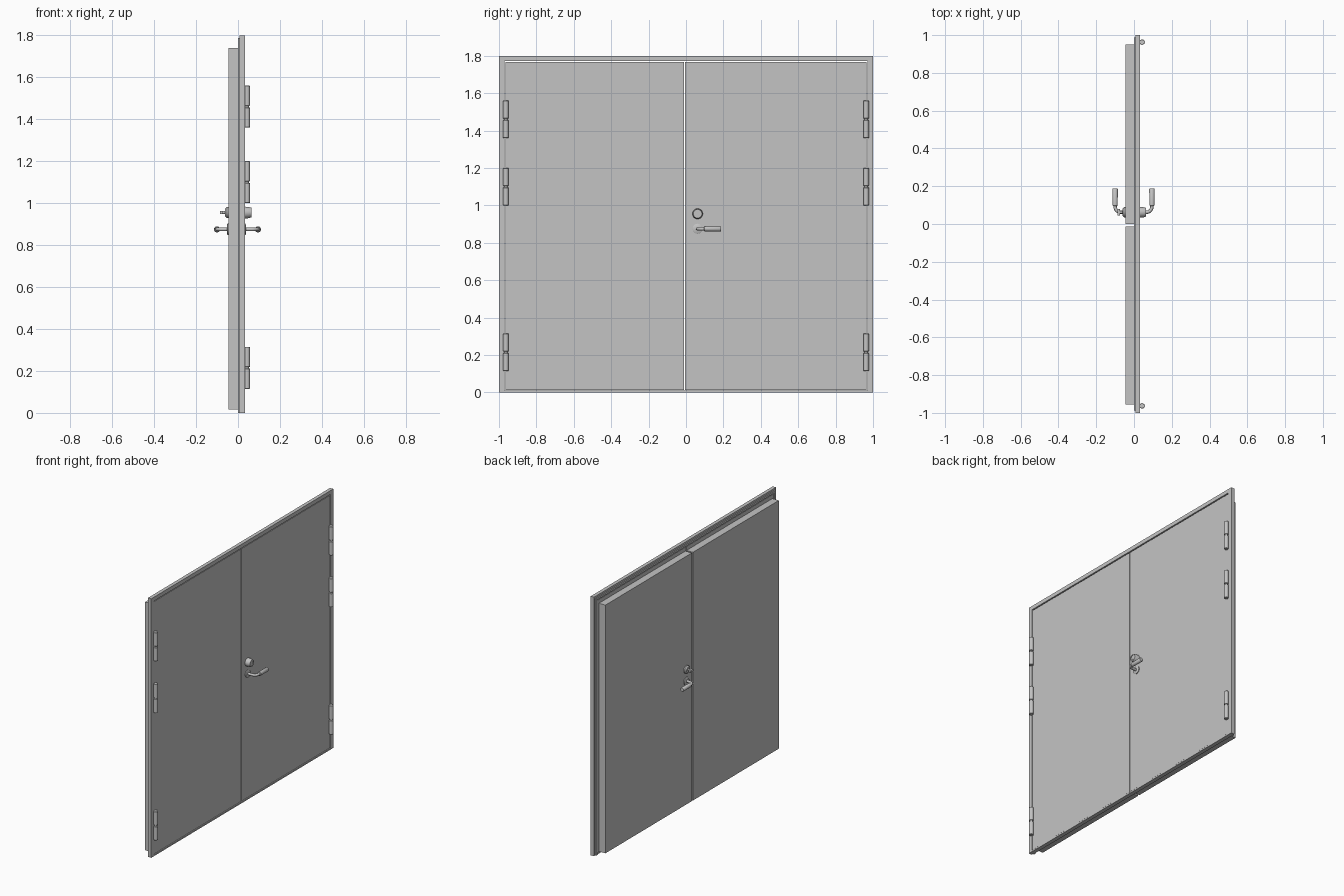
import bpy, bmesh, math
from mathutils import Matrix, Vector

if "Cube" in bpy.data.objects:
    bpy.data.objects.remove(bpy.data.objects["Cube"])

grey = bpy.data.materials.new("light_grey")
grey.use_nodes = True
grey.diffuse_color = (0.55, 0.55, 0.55, 1)
grey.node_tree.nodes["Principled BSDF"].inputs["Base Color"].default_value = (0.55, 0.55, 0.55, 1)


def finish(name, bm, smooth=False):
    bmesh.ops.recalc_face_normals(bm, faces=bm.faces)
    mesh = bpy.data.meshes.new(name)
    bm.to_mesh(mesh)
    bm.free()
    mesh.materials.append(grey)
    ob = bpy.data.objects.new(name, mesh)
    bpy.context.scene.collection.objects.link(ob)
    if smooth:
        bpy.ops.object.select_all(action='DESELECT')
        ob.select_set(True)
        bpy.context.view_layer.objects.active = ob
        bpy.ops.object.shade_smooth_by_angle(angle=math.radians(35))
    return ob


def boxes(name, *parts):
    """Each part is an (x, y, z) triple of low/high ranges."""
    bm = bmesh.new()
    for part in parts:
        size = [b - a for a, b in part]
        mid = [(a + b) / 2 for a, b in part]
        bmesh.ops.create_cube(bm, size=1, matrix=Matrix.Translation(mid) @ Matrix.Diagonal((*size, 1)))
    return finish(name, bm)


def turned(name, profile, origin, axis, sides=24):
    """Revolve (distance along axis, radius) points around the axis."""
    bm = bmesh.new()
    turn = Vector((0, 0, 1)).rotation_difference(Vector(axis)).to_matrix()
    rings = []
    for d, r in profile:
        ring = []
        for i in range(sides):
            a = 2 * math.pi * i / sides
            p = Vector((r * math.cos(a), r * math.sin(a), d))
            ring.append(bm.verts.new(turn @ p + Vector(origin)))
        rings.append(ring)
    for low, high in zip(rings, rings[1:]):
        for i in range(sides):
            j = (i + 1) % sides
            bm.faces.new((low[i], low[j], high[j], high[i]))
    bm.faces.new(rings[0])
    bm.faces.new(rings[-1])
    return finish(name, bm, True)


# Frame: jambs and head, with a narrower stop on the rear side
front, stop = (0.008, 0.033), (0.0, 0.008)
boxes("frame",
      (front, (-1, -0.97), (0, 1.8)), (front, (0.97, 1), (0, 1.8)),
      (front, (-0.97, 0.97), (1.773, 1.8)),
      (stop, (-0.987, -0.97), (0, 1.787)), (stop, (0.97, 0.987), (0, 1.787)),
      (stop, (-0.97, 0.97), (1.773, 1.787)))
boxes("threshold", ((0.005, 0.033), (-0.97, 0.97), (0, 0.01)))

# Leaves: thick body plus a wider overlapping face plate
boxes("left_leaf",
      ((-0.045, 0.004), (0.0, 0.95), (0.015, 1.74)),
      ((0.004, 0.03), (-0.006, 0.965), (0.013, 1.767)))
boxes("right_leaf",
      ((-0.045, 0.004), (-0.955, -0.012), (0.015, 1.74)),
      ((0.004, 0.03), (-0.965, -0.01), (0.013, 1.767)))

# Hinges: two knuckles each, three per side
for side, y in (("left", 0.963), ("right", -0.963)):
    for n, z in enumerate((0.115, 1.0, 1.36)):
        for half, base in (("lower", z), ("upper", z + 0.104)):
            turned(f"{side}_hinge_{n + 1}_{half}",
                   [(0, 0.0125), (0.002, 0.0145), (0.094, 0.0145), (0.096, 0.0125)],
                   (0.043, y, base), (0, 0, 1), 16)
        turned(f"{side}_hinge_{n + 1}_pin", [(0, 0.009), (0.18, 0.009)],
               (0.043, y, z + 0.01), (0, 0, 1), 12)

# Lever handles on both faces
hy, hz = 0.062, 0.875
for name, s, face in (("outer", 1, 0.03), ("inner", -1, 0.045)):
    turned(name + "_handle_rose", [(0, 0.027), (0.005, 0.027), (0.007, 0.024)],
           (s * face, hy, hz), (s, 0, 0))
    tip = 0.095 if s > 0 else 0.1
    curve = bpy.data.curves.new(name + "_handle_neck", 'CURVE')
    curve.dimensions = '3D'
    curve.bevel_depth = 0.009
    curve.bevel_resolution = 3
    curve.use_fill_caps = True
    path = [(face, 0), (tip - 0.03, 0)]
    for k in range(1, 7):
        a = math.pi / 2 * k / 6
        path.append((tip - 0.03 + 0.03 * math.sin(a), 0.03 * (1 - math.cos(a))))
    path.append((tip, 0.045))
    spline = curve.splines.new('POLY')
    spline.points.add(len(path) - 1)
    for point, (px, py) in zip(spline.points, path):
        point.co = (s * px, hy + py, hz, 1)
    spline.use_smooth = True
    curve.materials.append(grey)
    neck = bpy.data.objects.new(name + "_handle_neck", curve)
    bpy.context.scene.collection.objects.link(neck)
    turned(name + "_handle_grip",
           [(0, 0.011), (0.003, 0.0135), (0.088, 0.0145), (0.091, 0.0125)],
           (s * tip, hy + 0.034, hz), (0, 1, 0), 20)

# Lock: tapered keyed cylinder outside, thumb turn inside
lz = 0.955
turned("lock_cylinder",
       [(0, 0.028), (0.02, 0.027), (0.034, 0.023), (0.034, 0.018), (0.031, 0.018)],
       (0.03, hy, lz), (1, 0, 0))
boxes("lock_key_slot", ((0.06, 0.063), (hy - 0.002, hy + 0.002), (lz - 0.011, lz + 0.011)))
turned("lock_inner_rose", [(0, 0.027), (0.008, 0.027), (0.016, 0.019)],
       (-0.045, hy, lz), (-1, 0, 0))
turned("thumb_turn_stem", [(0, 0.007), (0.022, 0.007)], (-0.06, hy, lz), (-1, 0, 0), 16)
boxes("thumb_turn", ((-0.087, -0.074), (hy - 0.018, hy + 0.018), (lz - 0.007, lz + 0.007)))
